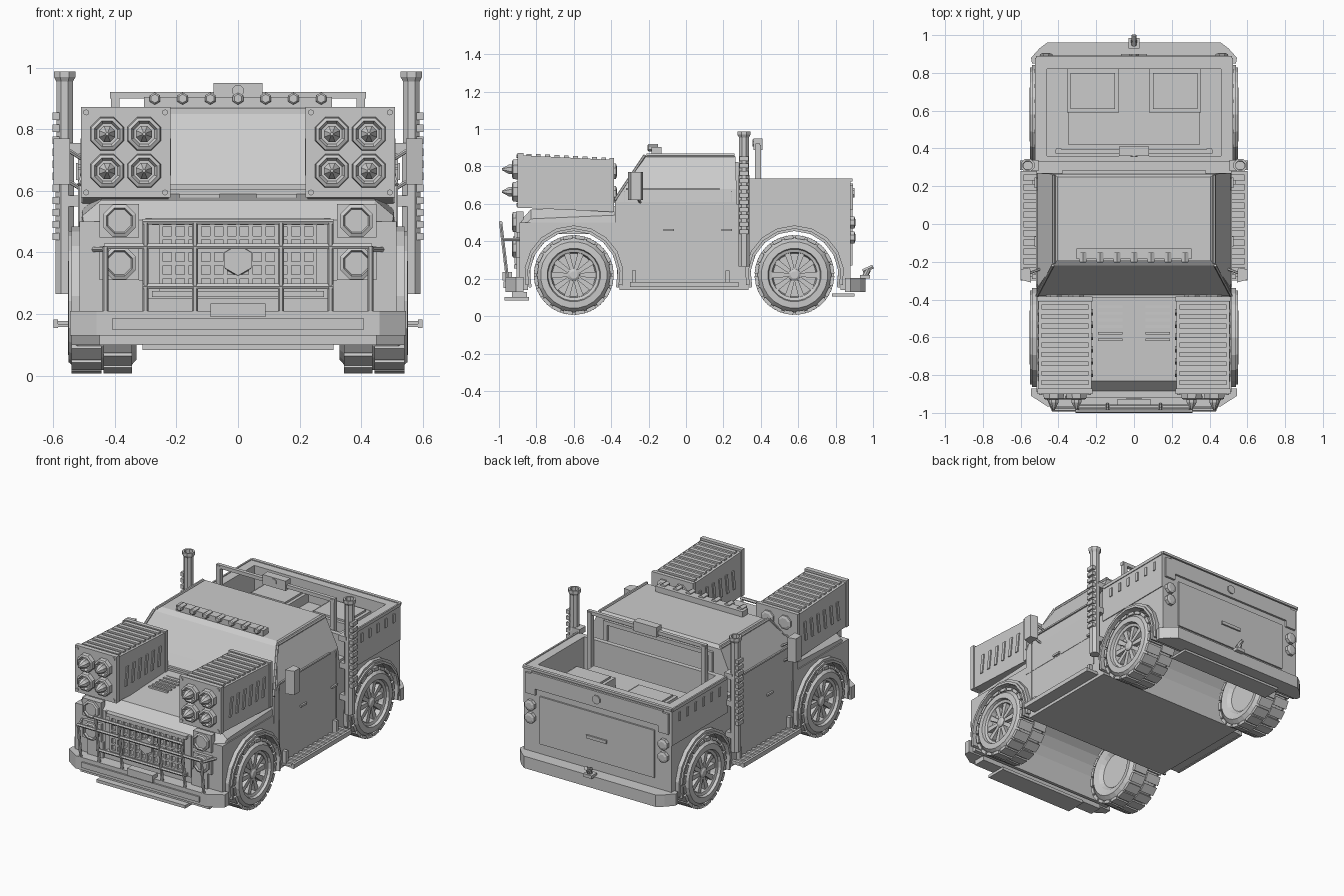
import bpy, bmesh
from math import sin, cos, pi, radians
from mathutils import Vector


class Part:
    """Collects lofted pieces into one named object."""
    def __init__(self, name):
        self.name, self.bm = name, bmesh.new()

    def loft(self, rings):
        vs = [[self.bm.verts.new(p) for p in r] for r in rings]
        n = len(vs[0])
        for a, b in zip(vs, vs[1:]):
            for i in range(n):
                self.bm.faces.new((a[i], a[(i + 1) % n], b[(i + 1) % n], b[i]))
        self.bm.faces.new(vs[0][::-1])
        self.bm.faces.new(vs[-1])
        return self

    @staticmethod
    def at(axis, d, u, v):
        return {'x': (d, u, v), 'y': (u, d, v), 'z': (u, v, d)}[axis]

    def prism(self, axis, a, b, pts):
        return self.loft([[self.at(axis, d, *p) for p in pts] for d in (a, b)])

    def box(self, x0, x1, y0, y1, z0, z1):
        return self.prism('z', z0, z1, [(x0, y0), (x1, y0), (x1, y1), (x0, y1)])

    def lathe(self, axis, u, v, prof, n=8):
        ang = [2 * pi * (i + .5) / n for i in range(n)]
        return self.loft([[self.at(axis, d, u + r * cos(t), v + r * sin(t)) for t in ang] for d, r in prof])

    def tube(self, p, q, r, n=6):
        p, q = Vector(p), Vector(q)
        m = (q - p).to_track_quat('Z', 'Y')
        ring = [m @ Vector((r * cos(2 * pi * i / n), r * sin(2 * pi * i / n), 0)) for i in range(n)]
        return self.loft([[c + k for k in ring] for c in (p, q)])

    def done(self, mirror=False):
        bmesh.ops.recalc_face_normals(self.bm, faces=self.bm.faces[:])
        me = bpy.data.meshes.new(self.name)
        self.bm.to_mesh(me)
        self.bm.free()
        ob = bpy.data.objects.new(self.name, me)
        bpy.context.collection.objects.link(ob)
        if mirror:
            ob.modifiers.new('mirror', 'MIRROR').use_mirror_merge = False


def arc(cy, cz, r, a0, a1, n):
    return [(cy + r * cos(radians(a0 + (a1 - a0) * i / n)), cz + r * sin(radians(a0 + (a1 - a0) * i / n)))
            for i in range(n + 1)]


WHEELS, WZ = (-0.6, 0.58), 0.22

# Lower body with wheel tunnels running right across
prof = [(-.89, .14)]
for i, wy in enumerate(WHEELS):
    prof += [(wy - .245, .14)] + arc(wy, WZ, .245, 180, 0, 12) + [(wy + .245, .14)]
prof += [(.88, .14), (.88, .5), (-.89, .5), ]
Part('lower_body').prism('x', -.515, .515, prof).done()

# Hood with chamfered shoulders and sloped nose
def hood(y, w, z):
    return [(-.515 * w, y, .44), (.515 * w, y, .44), (.505 * w, y, z - .05), (.445 * w, y, z),
            (-.445 * w, y, z), (-.505 * w, y, z - .05)]
Part('hood').loft([hood(-.89, .98, .505), hood(-.83, 1, .57), hood(-.37, 1, .59)]).done()

# Cab lofted upward
cab = [(.45, .517, -.38, .27), (.61, .517, -.38, .27), (.68, .51, -.335, .27),
       (.85, .43, -.22, .265), (.87, .405, -.19, .25)]
Part('cab').loft([[(-x, a, z), (x, a, z), (x, b, z), (-x, b, z)] for z, x, a, b in cab]).done()
p = Part('roof_gutters')
p.tube((.425, -.21, .86), (.425, .26, .86), .01)
p.tube((.515, -.38, .62), (.43, -.22, .86), .008)
p.box(.51, .52, -.32, .18, .675, .685)
p.done(True)
p = Part('window_frames')
p.box(-.4, .4, -.39, -.375, .605, .62)
for z in (.6, .8):
    p.box(-.38, .38, .265, .282, z, z + .025)
for x in (-.38, .355):
    p.box(x, x + .025, .265, .282, .6, .825)
p.done()

# Open cargo bed
p = Part('cargo_bed').box(-.515, .515, .33, .88, .49, .53)
for s in (-1, 1):
    p.box(*sorted((s * .46, s * .52)), .33, .88, .5, .73)
p.box(-.46, .46, .33, .36, .5, .73).box(-.46, .46, .82, .88, .5, .73)
p.box(-.515, .515, .27, .33, .3, .6)
p.done()
p = Part('bed_cargo').box(-.35, .35, .42, .82, .53, .6)
for s in (-1, 1):
    p.box(*sorted((s * .08, s * .355)), .59, .82, .53, .66)
    p.box(*sorted((s * .1, s * .335)), .61, .8, .66, .672)
p.done()
p = Part('bed_side_slots')
for i in range(6):
    y = .4 + i * .08
    p.box(.515, .526, y, y + .02, .635, .69)
p.box(.515, .525, .34, .88, .715, .735)
p.done(True)

# Tailgate and rear details
p = Part('tailgate').box(-.4, .4, .875, .89, .27, .57).box(-.46, .46, .875, .893, .61, .71)
p.lathe('y', 0, .66, [(.88, .028), (.9, .028)], 8)
p.box(-.07, .07, .88, .9, .4, .42).box(-.52, .52, .87, .89, .72, .735)
p.done()
p = Part('tail_lights')
for z in (.5, .42):
    p.lathe('y', .465, z, [(.87, .035), (.9, .035), (.905, .02)], 8)
p.box(.43, .5, .87, .893, .57, .7)
p.done(True)
p = Part('rear_bumper')
p.prism('z', .13, .205, [(-.54, .85), (.54, .85), (.545, .88), (.5, .93), (.46, .96), (-.46, .96),
                         (-.5, .93), (-.545, .88)])
p.box(-.36, .36, .78, .9, .105, .12)
p.done()
p = Part('tow_hitch').box(-.03, .03, .93, .985, .2, .22)
p.tube((0, .955, .21), (0, .975, .25), .015, 8).tube((0, .945, .24), (0, 1, .265), .012)
p.done()

# Wheels: tyre, tread blocks, spokes, hub
for wy, nm in zip(WHEELS, ('front', 'rear')):
    p = Part(nm + '_wheels')
    p.lathe('x', wy, WZ, [(.36, .11), (.34, .13), (.33, .17), (.36, .203), (.52, .203), (.55, .178), (.552, .143),
                          (.535, .138), (.53, .122), (.5, .115), (.5, .035), (.53, .032), (.538, .02)], 24)
    for i in range(20):
        for k, (a, b) in enumerate(((.345, .437), (.443, .54))):
            t = 2 * pi * (i + .5 * k) / 20
            r = [[], []]
            for da, rr in ((-.125, .195), (.125, .195), (.125, .214), (-.125, .214)):
                y, z = wy + rr * cos(t + da), WZ + rr * sin(t + da)
                r[0].append((a, y, z))
                r[1].append((b, y, z))
            p.loft(r)
    for i in range(10):
        t = 2 * pi * i / 10
        pts = [(wy + rr * cos(t + da), WZ + rr * sin(t + da))
               for rr, da in ((.025, -.4), (.125, -.13), (.125, .13), (.025, .4))]
        p.prism('x', .5, .525, pts)
    p.done(True)
    # Fender flares
    f = Part(nm + '_fender_flares')
    f.prism('x', .49, .54, arc(wy, WZ, .265, -12, 192, 10) + arc(wy, WZ, .235, 192, -12, 10))
    f.prism('x', .49, .55, arc(wy, WZ, .25, -16, 196, 10) + arc(wy, WZ, .235, 196, -16, 10))
    f.done(True)

# Front bumper and skid plate
p = Part('front_bumper')
p.prism('z', .13, .21, [(-.545, -.87), (-.545, -.91), (-.46, -.965), (.46, -.965), (.545, -.91), (.545, -.87)])
p.box(-.41, .41, -.975, -.9, .15, .185).box(-.45, .45, -.93, -.85, .1, .13).box(-.31, .31, -.97, -.84, .083, .102)
p.box(-.09, .09, -.98, -.93, .19, .235)
p.done()

# Grille
p = Part('grille').box(-.3, .3, -.9, -.87, .25, .51)
for i in range(13):
    x = -.25 + i * .5 / 12
    p.box(x - .007, x + .007, -.918, -.89, .28, .49)
for i in range(6):
    z = .28 + i * .042
    p.box(-.255, .255, -.915, -.89, z - .006, z + .006)
p.box(-.28, .28, -.92, -.89, .49, .51).box(-.28, .28, -.92, -.89, .255, .275)
p.lathe('y', 0, .375, [(-.89, .055), (-.925, .05)], 6)
p.done()

# Headlights
p = Part('headlights')
for z in (.503, .365):
    p.box(.322, .45, -.91, -.87, z - .055, z + .055)
    p.lathe('y', .385, z, [(-.9, .057), (-.925, .057), (-.93, .045), (-.918, .04)], 8)
p.box(.31, .42, -.905, -.87, .2, .31)
p.done(True)

# Bull bar
def bar_y(z):
    return -.955 - (z - .2) * .12
p = Part('bull_bar')
for x, z in ((.3, .5), (.14, .5), (.43, .42)):
    for s in (-1, 1):
        p.tube((s * x, bar_y(.2), .2), (s * x, bar_y(z), z), .01)
for x, z in ((.31, .5), (.435, .42), (.31, .29)):
    p.tube((-x, bar_y(z), z), (x, bar_y(z), z), .01)
for s in (-1, 1):
    p.tube((s * .43, bar_y(.41), .41), (s * .47, -.88, .41), .009)
p.done()

# Rocket pods
p = Part('rocket_pods')
p.prism('x', .225, .505, [(-.895, .58), (-.39, .557), (-.385, .835), (-.88, .86)])
p.box(.22, .51, -.9, -.87, .578, .872).box(.22, .51, -.41, -.385, .56, .845)
for i in range(9):
    y = -.84 + i * .05
    z = .858 - (y + .88) * .05
    p.box(.24, .49, y - .013, y + .013, z - .01, z + .012)
for i in range(6):
    y = -.81 + i * .065
    for a, b in ((.5, .512), (.218, .23)):
        p.prism('x', a, b, [(y, .65), (y + .02, .65), (y + .035, .77), (y + .015, .77)])
for x in (.305, .425):
    for z in (.665, .785):
        p.lathe('y', x, z, [(-.89, .06), (-.925, .056), (-.93, .045), (-.915, .036)], 8)
        p.lathe('y', x, z, [(-.9, .028), (-.945, .028), (-.985, .005)], 8)
        p.lathe('y', x, z - .01, [(-.39, .045), (-.375, .045), (-.37, .03)], 8)
for x in (.237, .493):
    for z in (.595, .855):
        p.lathe('y', x, z, [(-.89, .01), (-.906, .01)], 6)
p.done(True)

# Hood louvres
p = Part('hood_louvres')
for i in range(6):
    y = -.62 + i * .035
    p.box(.06, .19, y, y + .014, .57, .59)
p.done(True)

# Roof light bar
p = Part('roof_light_bar').box(-.305, .305, -.185, -.13, .87, .905)
for i in range(7):
    p.lathe('y', -.27 + i * .09, .9, [(-.15, .02), (-.2, .02), (-.205, .014)], 6)
p.done()

# Roll bar behind the cab
p = Part('roll_bar').box(-.415, .415, .372, .395, .9, .922).box(-.08, .08, .36, .41, .888, .95)
for s in (-1, 1):
    p.box(*sorted((s * .385, s * .412)), .37, .4, .53, .915)
p.lathe('y', 0, .925, [(.355, .02), (.37, .02)], 8)
p.done()

# Exhaust stacks with heat shields
p = Part('exhaust_stacks')
p.lathe('z', .563, .31, [(.265, .032), (.73, .032), (.75, .029), (.955, .029), (.97, .038), (.988, .038),
                         (.988, .026), (.93, .024)], 8)
for i in range(11):
    z = .44 + i * .039
    p.box(.58, .603, .285, .335, z, z + .024)
for z in (.35, .55, .72):
    p.box(.505, .56, .28, .34, z, z + .035)
p.done(True)

# Side mirrors
p = Part('mirrors').prism('z', .62, .77, [(.545, -.31), (.6, -.295), (.6, -.24), (.55, -.23)])
p.tube((.5, -.24, .7), (.58, -.27, .75), .007).tube((.5, -.24, .6), (.58, -.27, .65), .007)
p.done(True)

# Running boards and door details
p = Part('running_boards').box(.5, .6, -.3, .28, .158, .168).box(.585, .6, -.3, .28, .155, .182)
for i in range(12):
    y = -.28 + i * .049
    p.box(.515, .595, y, y + .02, .165, .178)
for y in (-.29, .21):
    p.box(.51, .54, y, y + .022, .16, .245)
p.done(True)
p = Part('door_details')
for y in (-.12, .19):
    p.box(.51, .528, y, y + .055, .455, .467)
for y in (-.33, .24):
    p.box(.51, .5195, y, y + .005, .25, .67)
p.done(True)
